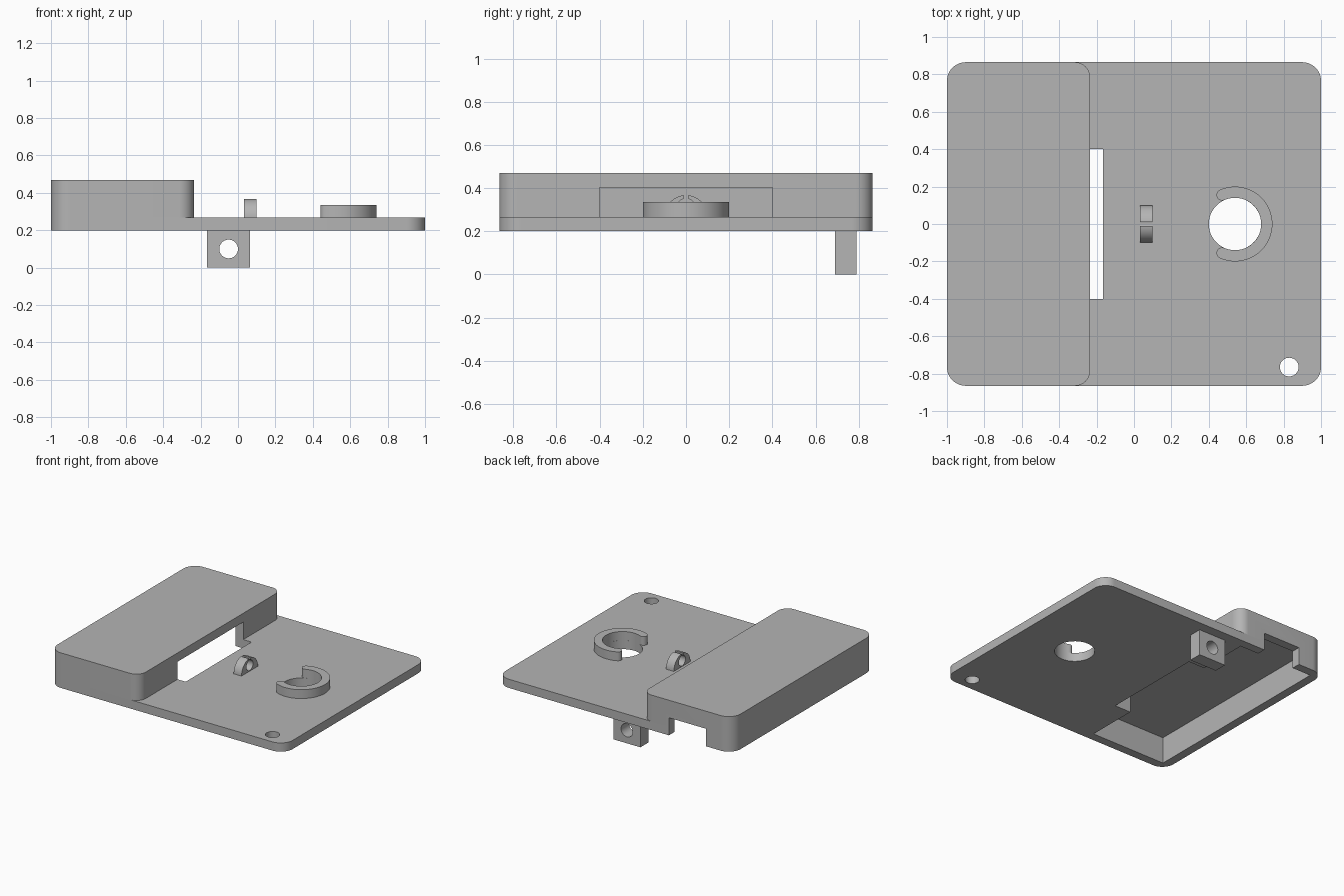
import bpy, bmesh
from math import pi, sin, cos, radians

if "Cube" in bpy.data.objects:
    bpy.data.objects.remove(bpy.data.objects["Cube"], do_unlink=True)

grey = bpy.data.materials.new("plain grey")
grey.use_nodes = True
grey.diffuse_color = (0.46, 0.46, 0.46, 1)
grey.node_tree.nodes["Principled BSDF"].inputs["Base Color"].default_value = grey.diffuse_color


def arc(cx, cy, r, a, b, n):
    """Points along an arc from angle a to b in degrees."""
    steps = [radians(a + (b - a) * i / n) for i in range(n + 1)]
    return [(cx + r * cos(t), cy + r * sin(t)) for t in steps]


def circle(cx, cy, r):
    return arc(cx, cy, r, 0, 360, 48)[:-1]


def rounded(x0, x1, y, r_left, r_right):
    """Rectangle outline symmetric in y, with rounded corners."""
    pts = []
    for cx, cy, r, a in ((x1 - r_right, y - r_right, r_right, 0),
                         (x0 + r_left, y - r_left, r_left, 90),
                         (x0 + r_left, r_left - y, r_left, 180),
                         (x1 - r_right, r_right - y, r_right, 270)):
        pts += arc(cx, cy, r, a, a + 90, 12)
    return pts


def rect(x0, x1, y0, y1):
    return [(x0, y0), (x1, y0), (x1, y1), (x0, y1)]


def prism(name, outline, lo, hi, axis="z"):
    """Extrude an outline along z (xy), y (xz) or x (yz)."""
    place = {"z": lambda u, v, w: (u, v, w),
             "y": lambda u, v, w: (u, w, v),
             "x": lambda u, v, w: (w, u, v)}[axis]
    bm = bmesh.new()
    low = [bm.verts.new(place(u, v, lo)) for u, v in outline]
    high = [bm.verts.new(place(u, v, hi)) for u, v in outline]
    bm.faces.new(low)
    bm.faces.new(high)
    for i in range(len(low)):
        j = (i + 1) % len(low)
        bm.faces.new((low[i], low[j], high[j], high[i]))
    bmesh.ops.recalc_face_normals(bm, faces=bm.faces)
    mesh = bpy.data.meshes.new(name)
    bm.to_mesh(mesh)
    bm.free()
    mesh.materials.append(grey)
    ob = bpy.data.objects.new(name, mesh)
    bpy.context.collection.objects.link(ob)
    return ob


def activate(ob):
    bpy.ops.object.select_all(action="DESELECT")
    ob.select_set(True)
    bpy.context.view_layer.objects.active = ob


def cut(ob, *cutters):
    activate(ob)
    for cutter in cutters:
        cutter.hide_render = True
        mod = ob.modifiers.new("cut", "BOOLEAN")
        mod.operation, mod.solver, mod.object = "DIFFERENCE", "EXACT", cutter
        bpy.ops.object.modifier_apply(modifier=mod.name)


BASE, DECK, TOP, WALL = 0.2, 0.267, 0.47, 0.067
DEPTH, BOX_X = 0.865, -0.235

# Base plate and raised housing
plate = prism("base_plate", rounded(-1, 1, DEPTH, 0.1, 0.1), BASE, DECK)
housing = prism("raised_housing", rounded(-1, BOX_X, DEPTH, 0.1, 0.08), DECK, TOP)

# Hollow underside, floor slot with side window, and back wall notch
cavity = prism("cavity_cutter", rect(-1 + WALL, BOX_X - WALL, WALL - DEPTH, DEPTH - WALL),
               0.1, TOP - WALL)
slot = prism("slot_cutter", rect(-0.4, -0.165, -0.4, 0.4), 0.09, TOP - WALL - 0.001)
notch = prism("notch_cutter", rect(-0.775, -0.46, 0.7, 1), 0.08, 0.335)
ring_hole = prism("ring_hole_cutter", circle(0.54, 0, 0.14), 0.1, 0.6)
pin_hole = prism("pin_hole_cutter", circle(0.83, -0.765, 0.05), 0.1, 0.6)
cut(plate, cavity, slot, notch, ring_hole, pin_hole)
cut(housing, cavity, slot, notch)

# Open collar with rounded ends around the large hole
END, MID = 114, 0.17
ex, ey = 0.54 + MID * cos(radians(END)), MID * sin(radians(END))
outline = (arc(0.54, 0, 0.2, -END, END, 48)
           + arc(ex, ey, 0.03, END, END + 180, 10)[1:-1]
           + arc(0.54, 0, 0.14, END, -END, 48)
           + arc(ex, -ey, 0.03, 180 - END, 360 - END, 10)[1:-1])
collar = prism("open_collar", outline, DECK, 0.335)

# Small half-round clip with a hole and a narrow slit
clip = prism("half_round_clip", arc(0, DECK, 0.1, 0, 180, 32), 0.033, 0.1, "x")
clip_hole = prism("clip_hole_cutter", circle(0, 0.312, 0.04), 0, 0.2, "x")
clip_slit = prism("clip_slit_cutter", rect(-0.01, 0.01, 0.32, 0.5), -0.1, 0.3, "x")
cut(clip, clip_hole, clip_slit)

# Hanging lug with a cross hole
lug = prism("hanging_lug", rect(-0.165, 0.065, 0.69, 0.79), 0, BASE)
lug_hole = prism("lug_hole_cutter", circle(-0.05, 0.1, 0.05), 0.6, 0.9, "y")
cut(lug, lug_hole)

for cutter in (cavity, slot, notch, ring_hole, pin_hole, clip_hole, clip_slit, lug_hole):
    bpy.data.objects.remove(cutter, do_unlink=True)

for part in (plate, housing, collar, clip, lug):
    activate(part)
    bpy.ops.object.shade_smooth_by_angle(angle=pi / 6)
